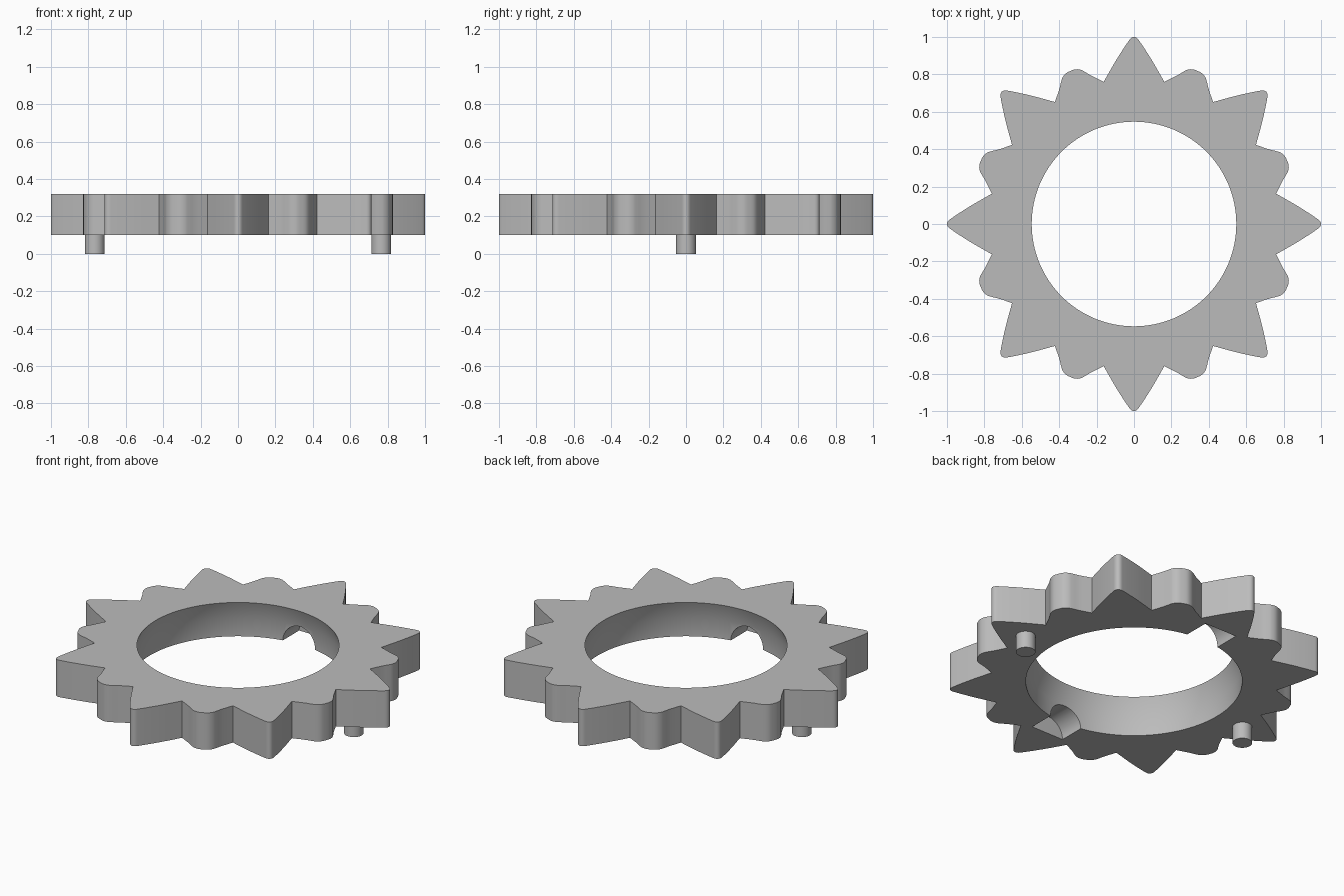
import bpy, bmesh
from math import radians, sin, cos, pi, hypot, atan2
from mathutils import Matrix, Vector

cube = bpy.data.objects.get("Cube")
if cube:
    bpy.data.objects.remove(cube, do_unlink=True)

BASE, TOP = 0.10, 0.32

grey = bpy.data.materials.new("plain_grey")
grey.use_nodes = True
colour = (0.5, 0.5, 0.5, 1)
grey.diffuse_color = colour
grey.node_tree.nodes["Principled BSDF"].inputs["Base Color"].default_value = colour


def make_object(name, bm):
    bmesh.ops.recalc_face_normals(bm, faces=bm.faces)
    mesh = bpy.data.meshes.new(name)
    bm.to_mesh(mesh)
    bm.free()
    mesh.materials.append(grey)
    obj = bpy.data.objects.new(name, mesh)
    bpy.context.collection.objects.link(obj)
    return obj


def select_only(obj):
    bpy.ops.object.select_all(action='DESELECT')
    obj.select_set(True)
    bpy.context.view_layer.objects.active = obj


def smooth(obj):
    select_only(obj)
    bpy.ops.object.shade_smooth_by_angle(angle=radians(25))


def loft(name, rings):
    """Join stacked loops of points into a closed solid."""
    bm = bmesh.new()
    loops = [[bm.verts.new(p) for p in ring] for ring in rings]
    count = len(loops[0])
    for low, high in zip(loops, loops[1:]):
        for i in range(count):
            j = (i + 1) % count
            bm.faces.new((low[i], low[j], high[j], high[i]))
    bm.faces.new(loops[0][::-1])
    bm.faces.new(loops[-1])
    return make_object(name, bm)


def cylinder(name, radius, depth, matrix, sides):
    bm = bmesh.new()
    bmesh.ops.create_cone(bm, cap_ends=True, segments=sides, radius1=radius,
                          radius2=radius, depth=depth, matrix=matrix)
    return make_object(name, bm)


def circle(radius, z, sides=128):
    return [(radius * cos(2 * pi * i / sides), radius * sin(2 * pi * i / sides), z)
            for i in range(sides)]


def spline(points, steps=4):
    """Catmull-Rom curve through the points, without the last one."""
    pts = [Vector(p) for p in points]
    pts = [2 * pts[0] - pts[1]] + pts + [2 * pts[-1] - pts[-2]]
    out = []
    for a, b, c, d in zip(pts, pts[1:], pts[2:], pts[3:]):
        for k in range(steps):
            t = k / steps
            out.append(0.5 * (2 * b + (c - a) * t + (2 * a - 5 * b + 4 * c - d) * t ** 2
                              + (3 * b - a - 3 * c + d) * t ** 3))
    return out


# Half profiles, as (sideways, outward) from the axis of a point to its valley
valley = (0.162, 0.76)
long_half = [(0, 1), (0.016, 0.994), (0.031, 0.975), (0.06, 0.932), (0.105, 0.86), valley]
lobe_half = [(0, 0.886), (0.03, 0.883), (0.054, 0.869), (0.071, 0.849), (0.094, 0.818)]
valley_angle = radians(22.5) - atan2(*valley)
reach = hypot(*valley)
lobe_half.append((reach * sin(valley_angle), reach * cos(valley_angle)))

# Outline: long points and short rounded lobes in turn
outline = []
for n in range(16):
    half = lobe_half if n % 2 else long_half
    full = [(-s, r) for s, r in reversed(half)] + half[1:]
    a = n * pi / 8
    for s, r in spline(full):
        outline.append((r * cos(a) - s * sin(a), r * sin(a) + s * cos(a)))

ring = loft("star_ring", [[(x, y, z) for x, y in outline] for z in (BASE, TOP)])

# Bore: straight below, tapering inwards above
cutters = [loft("bore_cutter", [circle(0.586, 0), circle(0.586, 0.21), circle(0.508, 0.43)])]

# Half-round grooves in the underside, front and back
for side in (-1, 1):
    place = Matrix.Translation((0, side * 0.565, BASE)) @ Matrix.Rotation(pi / 2, 4, 'X')
    cutters.append(cylinder("groove_cutter", 0.107, 0.33, place, 48))

for cutter in cutters:
    cutter.hide_render = True
    cut = ring.modifiers.new("cut", 'BOOLEAN')
    cut.operation = 'DIFFERENCE'
    cut.solver = 'EXACT'
    cut.object = cutter
    select_only(ring)
    bpy.ops.object.modifier_apply(modifier=cut.name)
    bpy.data.objects.remove(cutter, do_unlink=True)
smooth(ring)

# Locating pegs under the left and right points
for name, side in (("left_peg", 1), ("right_peg", -1)):
    peg = cylinder(name, 0.053, 0.12, Matrix.Translation((side * 0.766, 0, 0.06)), 32)
    smooth(peg)
